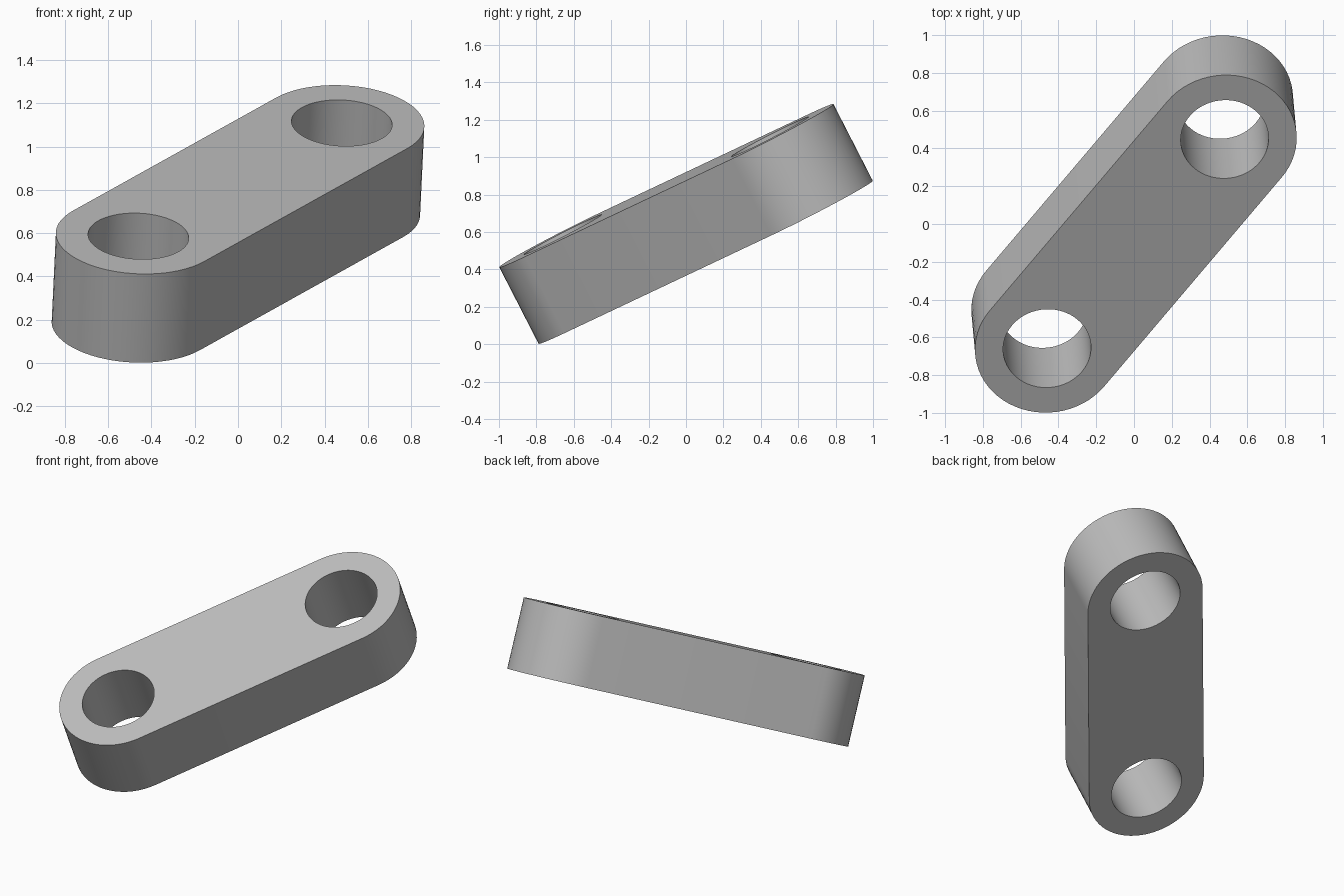
import bpy, bmesh
from math import pi, sin, cos, radians
from mathutils import Vector, Matrix

cube = bpy.data.objects.get("Cube")
if cube:
    bpy.data.objects.remove(cube, do_unlink=True)

HALF_SPAN, OUTER, HOLE, THICK = 0.772, 0.382, 0.233, 0.461
SEG = 64

grey = bpy.data.materials.new("mid grey")
grey.use_nodes = True
colour = (0.5, 0.5, 0.5, 1)
grey.diffuse_color = colour
grey.node_tree.nodes["Principled BSDF"].inputs["Base Color"].default_value = colour


def arc(cx, radius, start, sweep, steps):
    return [(cx + radius * cos(start + sweep * i / steps),
             radius * sin(start + sweep * i / steps)) for i in range(steps + 1)]


def add_loop(bm, points):
    verts = [bm.verts.new((x, y, -THICK / 2)) for x, y in points]
    return [bm.edges.new((v, verts[i - 1])) for i, v in enumerate(verts)]


# Rounded outline with a round hole at each end
bm = bmesh.new()
edges = add_loop(bm, arc(HALF_SPAN, OUTER, -pi / 2, pi, SEG // 2)
                 + arc(-HALF_SPAN, OUTER, pi / 2, pi, SEG // 2))
for side in (-1, 1):
    edges += add_loop(bm, arc(side * HALF_SPAN, HOLE, 0, 2 * pi, SEG)[:-1])
bmesh.ops.triangle_fill(bm, edges=edges, use_beauty=True, normal=(0, 0, 1))

# Thickness
top = bmesh.ops.extrude_face_region(bm, geom=bm.faces[:], use_keep_orig=True)["geom"]
bmesh.ops.translate(bm, vec=(0, 0, THICK),
                    verts=[g for g in top if isinstance(g, bmesh.types.BMVert)])
bmesh.ops.recalc_face_normals(bm, faces=bm.faces[:])

mesh = bpy.data.meshes.new("link_plate")
bm.to_mesh(mesh)
bm.free()
mesh.materials.append(grey)
link = bpy.data.objects.new("link_plate", mesh)
bpy.context.collection.objects.link(link)

# Tilt: long axis and plate normal
along = Vector((0.94, 1.107, 0.523)).normalized()
normal = Vector((0.043, -0.455, 0.889))
across = normal.cross(along).normalized()
normal = along.cross(across)
link.matrix_world = (Matrix.Translation((0, 0, 0.643))
                     @ Matrix((along, across, normal)).transposed().to_4x4())

bpy.ops.object.select_all(action="DESELECT")
link.select_set(True)
bpy.context.view_layer.objects.active = link
bpy.ops.object.shade_smooth_by_angle(angle=radians(30))
